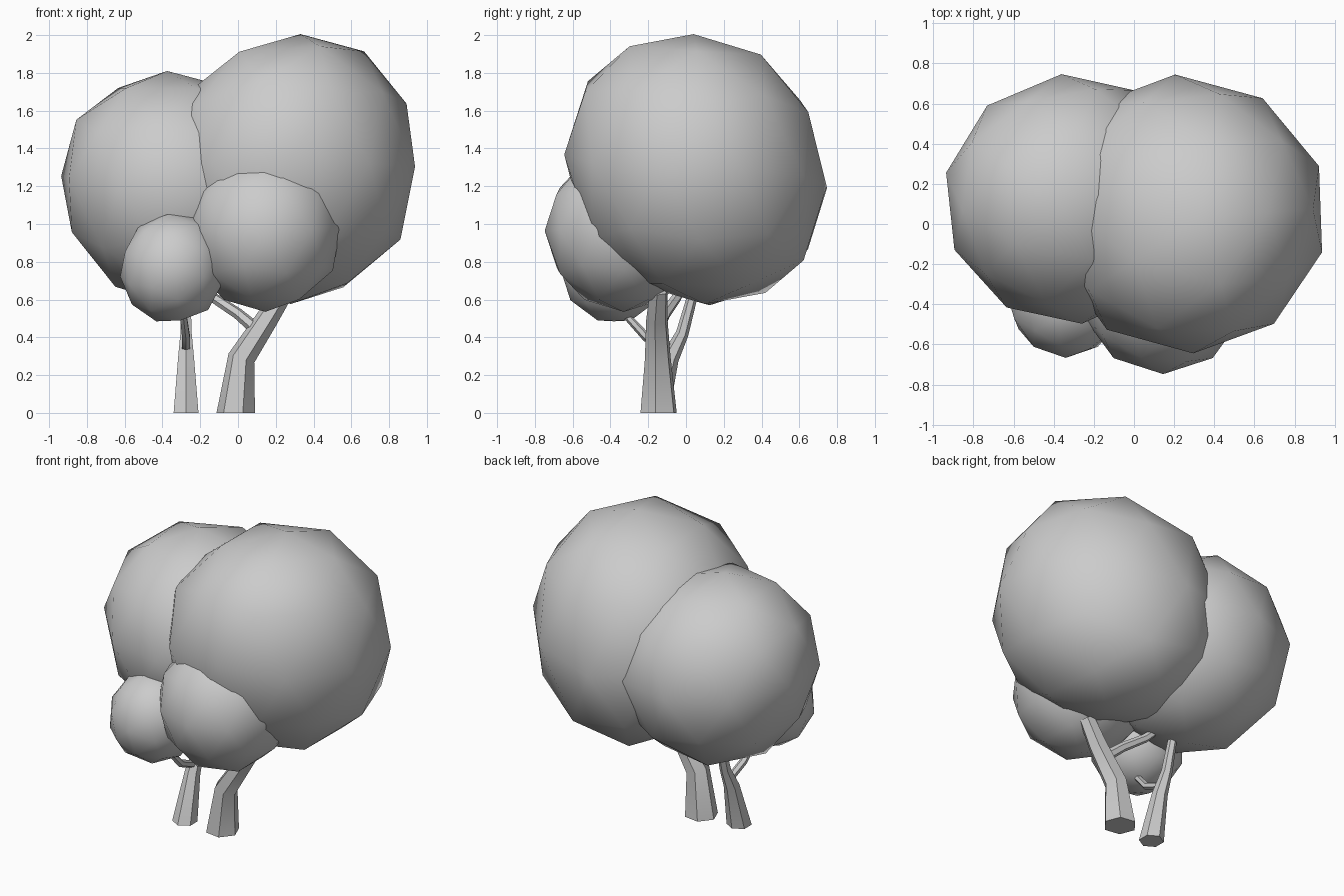
import bpy, bmesh, math
from mathutils import Vector

if "Cube" in bpy.data.objects:
    bpy.data.objects.remove(bpy.data.objects["Cube"])

SIDES = 6


def crown(name, centre, radii, rotation=(0, 0, 0), nudges=()):
    """Low-poly smooth ball of leaves; nudges are (direction, offset) soft pulls."""
    bpy.ops.mesh.primitive_ico_sphere_add(subdivisions=2, radius=1, location=centre)
    ob = bpy.context.object
    ob.name = name
    ob.scale = radii
    ob.rotation_euler = [math.radians(a) for a in rotation]
    bpy.ops.object.transform_apply(location=False, rotation=True, scale=True)
    for v in ob.data.vertices:
        n = v.co.normalized()
        for direction, offset in nudges:
            w = max(0, n.dot(Vector(direction).normalized())) ** 4
            v.co += Vector(offset) * w
    bpy.ops.object.shade_smooth()
    return ob


def limb(name, path, turn):
    """Tapered six-sided limb through points (x, y, z, radius)."""
    pts = [Vector(p[:3]) for p in path]
    up = Vector((0, 0, 1))
    bm = bmesh.new()
    rings = []
    for i, p in enumerate(pts):
        d = Vector((0, 0, 0))
        if i > 0:
            d += (p - pts[i - 1]).normalized()
        if i < len(pts) - 1:
            d += (pts[i + 1] - p).normalized()
        if p.z == 0:
            d = up  # flat foot on the ground
        q = up.rotation_difference(d.normalized())
        r = path[i][3]
        ring = []
        for k in range(SIDES):
            a = 2 * math.pi * k / SIDES + turn
            ring.append(bm.verts.new(p + q @ Vector((r * math.cos(a), r * math.sin(a), 0))))
        rings.append(ring)
    for lo, hi in zip(rings, rings[1:]):
        for k in range(SIDES):
            n = (k + 1) % SIDES
            bm.faces.new((lo[k], lo[n], hi[n], hi[k]))
    bm.faces.new(rings[0][::-1])
    bm.faces.new(rings[-1])
    mesh = bpy.data.meshes.new(name)
    bm.to_mesh(mesh)
    bm.free()
    ob = bpy.data.objects.new(name, mesh)
    bpy.context.collection.objects.link(ob)
    bpy.context.view_layer.objects.active = ob
    bpy.ops.object.select_all(action='DESELECT')
    ob.select_set(True)
    bpy.ops.object.shade_smooth_by_angle(angle=math.radians(40))
    return ob


# Leaf crowns
crown("large_crown", (0.25, 0.05, 1.29), (0.715, 0.695, 0.71), (0, 0, 2),
      [((0, 0, 1), (0.08, -0.01, 0)), ((0, 0.9, -0.4), (-0.03, 0, -0.13)),
       ((0, -0.9, 0.4), (0.03, 0, 0.11)), ((0, 0, -1), (0.03, 0.05, 0)),
       ((-1, 0, 0.2), (0.06, 0, 0)), ((1, 0, 0.6), (0, 0, 0.03))])
crown("left_crown", (-0.325, 0.125, 1.19), (0.62, 0.625, 0.62), (0, 0, 6),
      [((-1, 0, 0), (-0.005, 0, 0.07)), ((0, 0, 1), (-0.05, 0, 0)),
       ((0, 1, 0), (0.03, 0, 0))])
crown("middle_crown", (0.145, -0.33, 0.965), (0.42, 0.418, 0.43), (0, 0, 0),
      [((1, 0, 0), (0, 0, 0.03))])
crown("small_crown", (-0.34, -0.38, 0.77), (0.285, 0.287, 0.3), (0, 18, 0))

# Right trunk and its side branch
limb("right_trunk", [(-0.012, -0.145, 0, 0.103), (0.018, -0.15, 0.29, 0.073),
                     (0.155, -0.155, 0.5, 0.06), (0.25, -0.145, 0.65, 0.05)], -0.15)
limb("right_branch", [(0.1, -0.15, 0.44, 0.034), (0.0, -0.11, 0.525, 0.03),
                      (-0.13, -0.05, 0.61, 0.027), (-0.18, -0.02, 0.66, 0.024)], 0)

# Left trunk and its side branch
limb("left_trunk", [(-0.275, -0.165, 0, 0.076), (-0.275, -0.085, 0.29, 0.048),
                    (-0.275, -0.02, 0.42, 0.034), (-0.275, 0.04, 0.64, 0.027)], math.pi / 6)
limb("left_branch", [(-0.275, -0.09, 0.35, 0.024), (-0.275, -0.21, 0.4, 0.024),
                     (-0.29, -0.32, 0.52, 0.02)], math.pi / 6)
